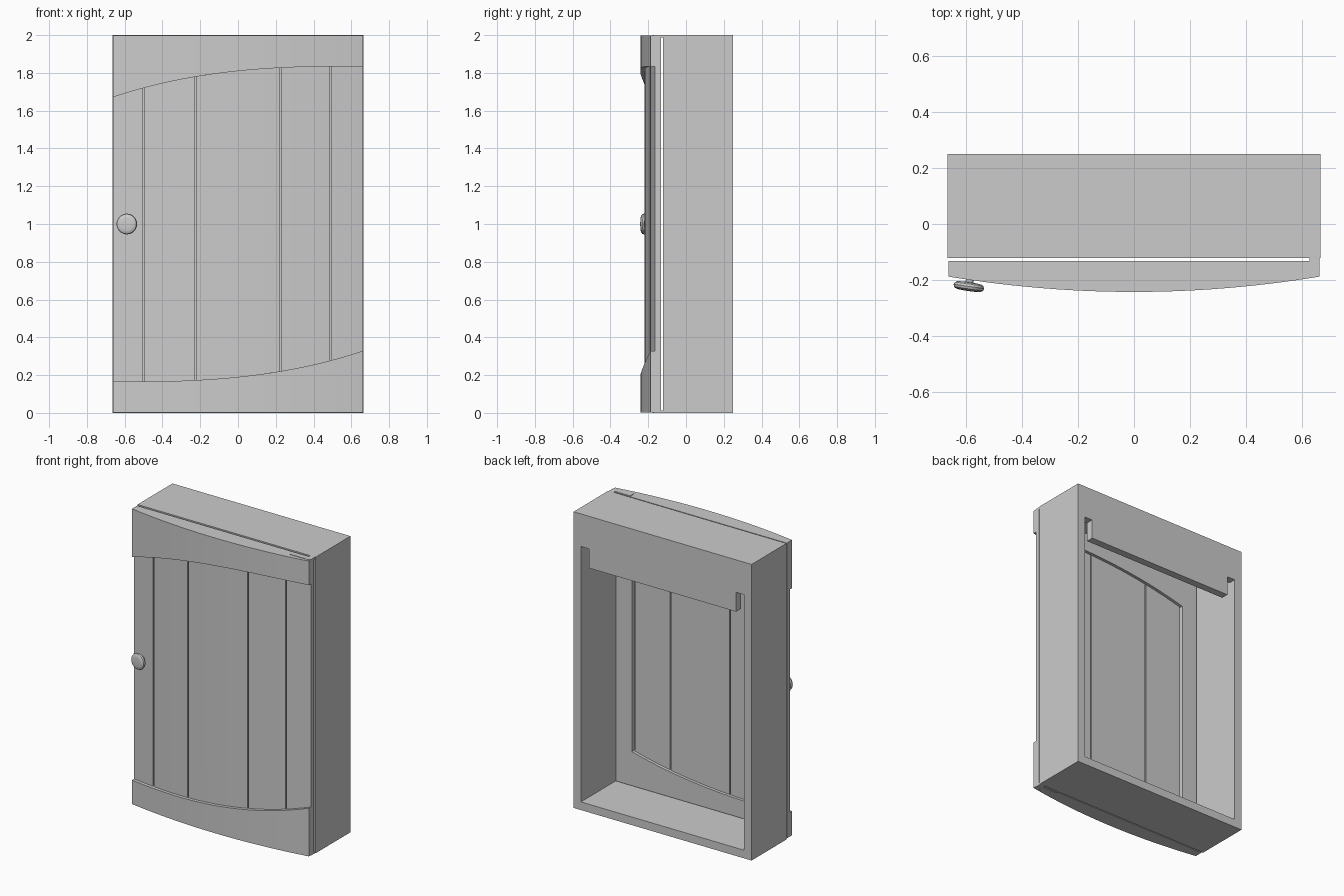
import bpy, bmesh, math
from mathutils import Matrix, Vector

cube = bpy.data.objects.get("Cube")
if cube:
    bpy.data.objects.remove(cube, do_unlink=True)

grey = bpy.data.materials.new("plain grey")
grey.use_nodes = True
colour = (0.6, 0.6, 0.6, 1)
grey.diffuse_color = colour
grey.node_tree.nodes["Principled BSDF"].inputs["Base Color"].default_value = colour

W = 0.665            # half width
BACK, FRONT = 0.25, -0.122   # cabinet depth
WALL = 0.055
DOOR_BACK = -0.132
RECESS = 0.022       # boards sit behind the rails


def finish(name, bm, smooth=False):
    bmesh.ops.recalc_face_normals(bm, faces=bm.faces)
    mesh = bpy.data.meshes.new(name)
    bm.to_mesh(mesh)
    bm.free()
    mesh.materials.append(grey)
    ob = bpy.data.objects.new(name, mesh)
    bpy.context.collection.objects.link(ob)
    if smooth:
        bpy.ops.object.select_all(action='DESELECT')
        ob.select_set(True)
        bpy.context.view_layer.objects.active = ob
        bpy.ops.object.shade_smooth_by_angle(angle=math.radians(30))
    return ob


def prism(name, points, offset, smooth=False):
    """Extrude a flat outline along an offset vector."""
    bm = bmesh.new()
    face = bm.faces.new([bm.verts.new(p) for p in points])
    new = bmesh.ops.extrude_face_region(bm, geom=[face], use_keep_orig=True)["geom"]
    bmesh.ops.translate(bm, vec=offset, verts=[v for v in new if isinstance(v, bmesh.types.BMVert)])
    return finish(name, bm, smooth)


def box(name, x0, x1, y0, y1, z0, z1):
    return prism(name, [(x0, y0, z0), (x1, y0, z0), (x1, y1, z0), (x0, y1, z0)], (0, 0, z1 - z0))


def bow(x):
    return -0.242 + 0.125 * x * x


def upper(x):
    return 1.835 - 0.165 * ((W - x) / (2 * W)) ** 2.7


def lower(x):
    return 2 - upper(-x)


def slab(name, x0, x1, low, high, front, back, steps):
    """Bowed board whose outline and front follow functions of x."""
    bm = bmesh.new()
    rings = []
    for i in range(steps + 1):
        x = x0 + (x1 - x0) * i / steps
        rings.append([bm.verts.new((x, y, z)) for y, z in
                      ((front(x), low(x)), (front(x), high(x)), (back, high(x)), (back, low(x)))])
    for a, b in zip(rings, rings[1:]):
        for k in range(4):
            bm.faces.new((a[k], b[k], b[(k + 1) % 4], a[(k + 1) % 4]))
    bm.faces.new(rings[0])
    bm.faces.new(rings[-1])
    return finish(name, bm, True)


# Cabinet carcass, open at front and back
for side, s in (("right", -1), ("left", 1)):
    xs = sorted((s * W, s * (W - WALL)))
    box(side + "_wall", *xs, FRONT, BACK, 0, 2)
inner = W - WALL
box("cabinet_floor", -inner, inner, FRONT, BACK, 0, WALL)
box("cabinet_top", -inner, inner, FRONT, BACK, 2 - WALL, 2)

# Hanging rail with a notch at each end
half = [(inner, 2 - WALL), (inner, 1.78), (inner - 0.06, 1.78), (inner - 0.06, 1.65)]
outline = half + [(-x, z) for x, z in reversed(half)]
prism("hanging_rail", [(x, BACK, z) for x, z in outline], (0, -0.05, 0))

# Door rails
D = W - 0.004
slab("door_top_rail", -D, D, upper, lambda x: 1.997, bow, DOOR_BACK, 48)
slab("door_bottom_rail", -D, D, lambda x: 0.003, lower, bow, DOOR_BACK, 48)


# Door stiles and boards, with grooves between them
def board_front(x):
    return bow(x) + RECESS


gap = 0.004
edges = [-D, -0.5, -0.223, 0.223, 0.492, D]
names = ["right_stile", "right_board", "middle_board", "left_board", "left_stile"]
for i, name in enumerate(names):
    x0 = edges[i] + (gap if i else 0)
    x1 = edges[i + 1] - (gap if i < 4 else 0)
    back = DOOR_BACK if "stile" in name else DOOR_BACK - 0.02
    slab(name, x0, x1, lower, upper, board_front, back, 14)
slab("board_tongues", edges[1] - gap, edges[4] + gap, lower, upper,
     lambda x: board_front(x) + 0.012, DOOR_BACK - 0.028, 40)

# Knob, turned on a lathe and set square to the bowed door
profile = [(0, -0.01), (0.014, -0.01), (0.014, 0.03), (0.042, 0.032), (0.051, 0.037),
           (0.055, 0.045), (0.052, 0.054), (0.044, 0.059), (0.03, 0.061), (0, 0.062)]
bm = bmesh.new()
verts = [bm.verts.new((r, 0, h)) for r, h in profile]
wire = [bm.edges.new(pair) for pair in zip(verts, verts[1:])]
bmesh.ops.spin(bm, geom=verts + wire, cent=(0, 0, 0), axis=(0, 0, 1),
               angle=math.tau, steps=32, use_duplicate=False)
bmesh.ops.remove_doubles(bm, verts=bm.verts, dist=0.0001)
kx = -0.582
turn = Vector((0.25 * kx, -1, 0)).to_track_quat('Z', 'Y').to_matrix().to_4x4()
bm.transform(Matrix.Translation((kx, board_front(kx), 1)) @ turn)
finish("knob", bm, True)

# Hinges at top and bottom: door plate, screws and a rounded arm
for end, z, up in (("top", 2, 1), ("bottom", 0, -1)):
    z0, z1 = sorted((z, z - up * 0.012))
    box(end + "_hinge_plate", 0.513, 0.625, -0.176, -0.137, z0, z1)
    for n, x in enumerate((0.55, 0.59)):
        ring = [(x + 0.007 * math.cos(a), -0.157 + 0.007 * math.sin(a), z - up * 0.005)
                for a in (math.tau * k / 16 for k in range(16))]
        prism(f"{end}_hinge_screw_{n + 1}", ring, (0, 0, up * 0.005 + up * 0.0005), True)
    arc = [(0.643 + 0.018 * math.cos(a), -0.16 + 0.018 * math.sin(a), z)
           for a in (math.pi + math.pi * k / 12 for k in range(13))]
    prism(end + "_hinge_arm", arc + [(0.661, FRONT, z), (0.625, FRONT, z)], (0, 0, -up * 0.012), True)
